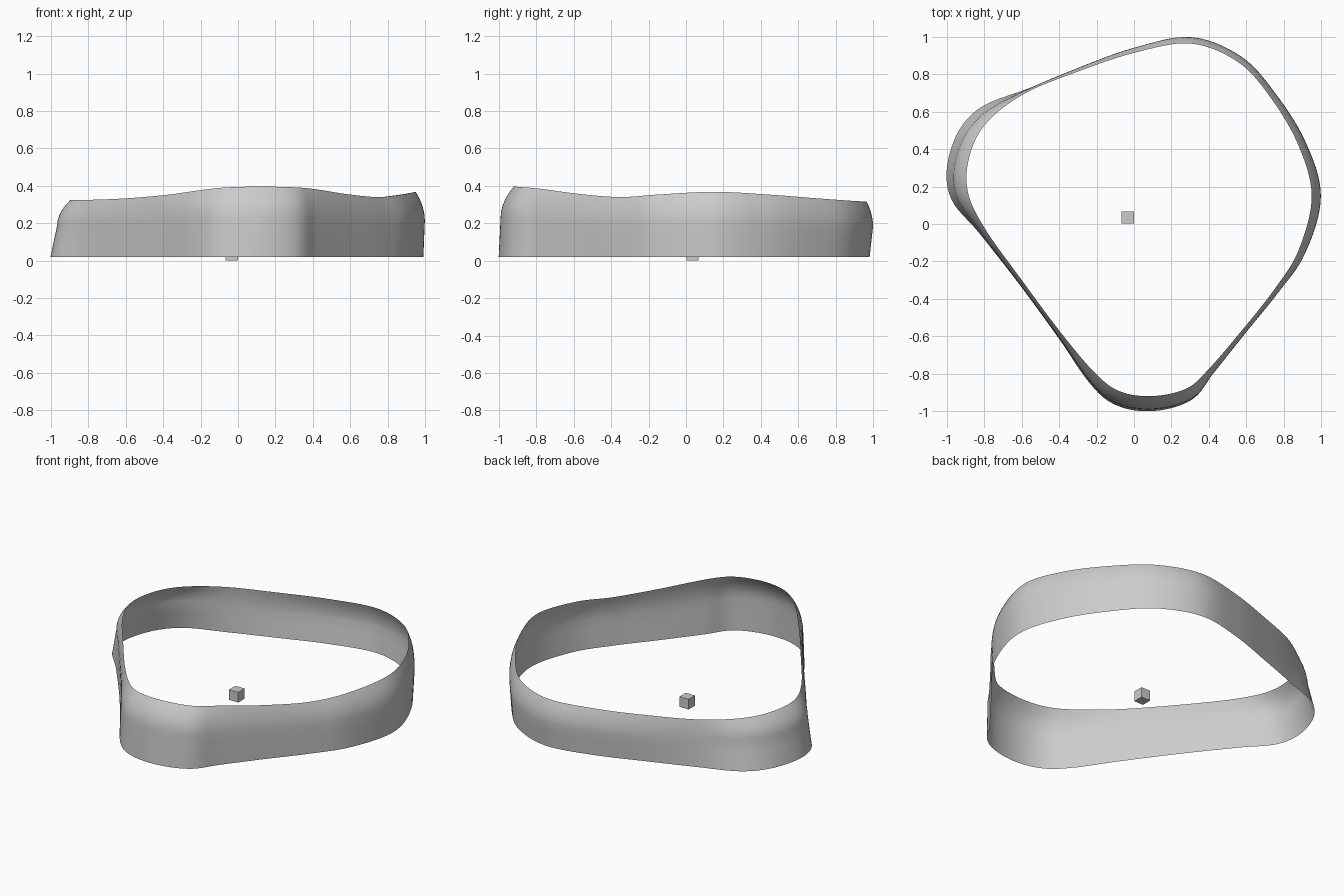
import bpy, bmesh
from mathutils import Vector

# Rim control points: x, y, rim height, outward bulge at mid height, outward offset at the foot
KEYS = [
    (0.10, -0.92, 0.396, 0.070, 0.080),
    (0.28, -0.88, 0.393, 0.062, 0.066),
    (0.40, -0.775, 0.384, 0.034, 0.030),
    (0.58, -0.565, 0.356, 0.024, 0.018),
    (0.75, -0.35, 0.340, 0.027, 0.022),
    (0.88, -0.14, 0.354, 0.039, 0.032),
    (0.95, 0.15, 0.368, 0.049, 0.041),
    (0.875, 0.43, 0.354, 0.042, 0.034),
    (0.72, 0.69, 0.334, 0.034, 0.022),
    (0.55, 0.87, 0.321, 0.034, 0.018),
    (0.30, 0.965, 0.315, 0.034, 0.016),
    (0.00, 0.915, 0.312, 0.026, 0.010),
    (-0.30, 0.815, 0.312, 0.018, 0.006),
    (-0.58, 0.70, 0.316, 0.014, 0.018),
    (-0.78, 0.55, 0.321, 0.048, 0.085),
    (-0.875, 0.38, 0.324, 0.068, 0.105),
    (-0.89, 0.18, 0.325, 0.068, 0.100),
    (-0.80, -0.02, 0.325, 0.030, 0.040),
    (-0.60, -0.30, 0.333, 0.022, 0.024),
    (-0.38, -0.595, 0.352, 0.024, 0.028),
    (-0.20, -0.805, 0.377, 0.050, 0.058),
    (-0.07, -0.897, 0.391, 0.066, 0.076),
]
STEPS = 8
FOOT_Z = 0.02


def closed_spline(keys, steps):
    """Smooth closed curve through every key."""
    keys = [Vector(k) for k in keys]
    n, out = len(keys), []
    for i in range(n):
        a, b, c, d = (keys[(i + j) % n] for j in (-1, 0, 1, 2))
        for s in range(steps):
            t = s / steps
            out.append(0.5 * (2 * b + (c - a) * t + (2 * a - 5 * b + 4 * c - d) * t * t
                              + (3 * b - a - 3 * c + d) * t ** 3))
    return out


def finish(bm, name):
    mesh = bpy.data.meshes.new(name)
    bm.to_mesh(mesh)
    bm.free()
    ob = bpy.data.objects.new(name, mesh)
    bpy.context.collection.objects.link(ob)
    return ob


# Thin curved band: straight lower wall, rounded inward to the wavy rim
bm = bmesh.new()
curve = closed_spline(KEYS, STEPS)
n = len(curve)
columns = []
for i, p in enumerate(curve):
    tangent = curve[(i + 3) % n] - curve[i - 3]
    normal = Vector((tangent[1], -tangent[0])).normalized()
    x, y, rim_z, mid, foot = p
    mid_z = 0.58 * rim_z
    profile = [(foot + (mid - foot) * t, FOOT_Z + (mid_z - FOOT_Z) * t)
               for t in (0, 0.33, 0.67)]
    profile += [(mid * (1 - t * t), mid_z + (rim_z - mid_z) * t)
                for t in (0, 0.2, 0.4, 0.6, 0.8, 1)]
    columns.append([bm.verts.new((x + normal.x * o, y + normal.y * o, z)) for o, z in profile])
for i in range(n):
    a, b = columns[i], columns[(i + 1) % n]
    for j in range(len(a) - 1):
        bm.faces.new((a[j], b[j], b[j + 1], a[j + 1])).smooth = True
finish(bm, "band")

# Small cube inside the band
bm = bmesh.new()
bmesh.ops.create_cube(bm, size=0.065)
cube = finish(bm, "centre_cube")
cube.location = (-0.033, 0.035, 0.0325)
